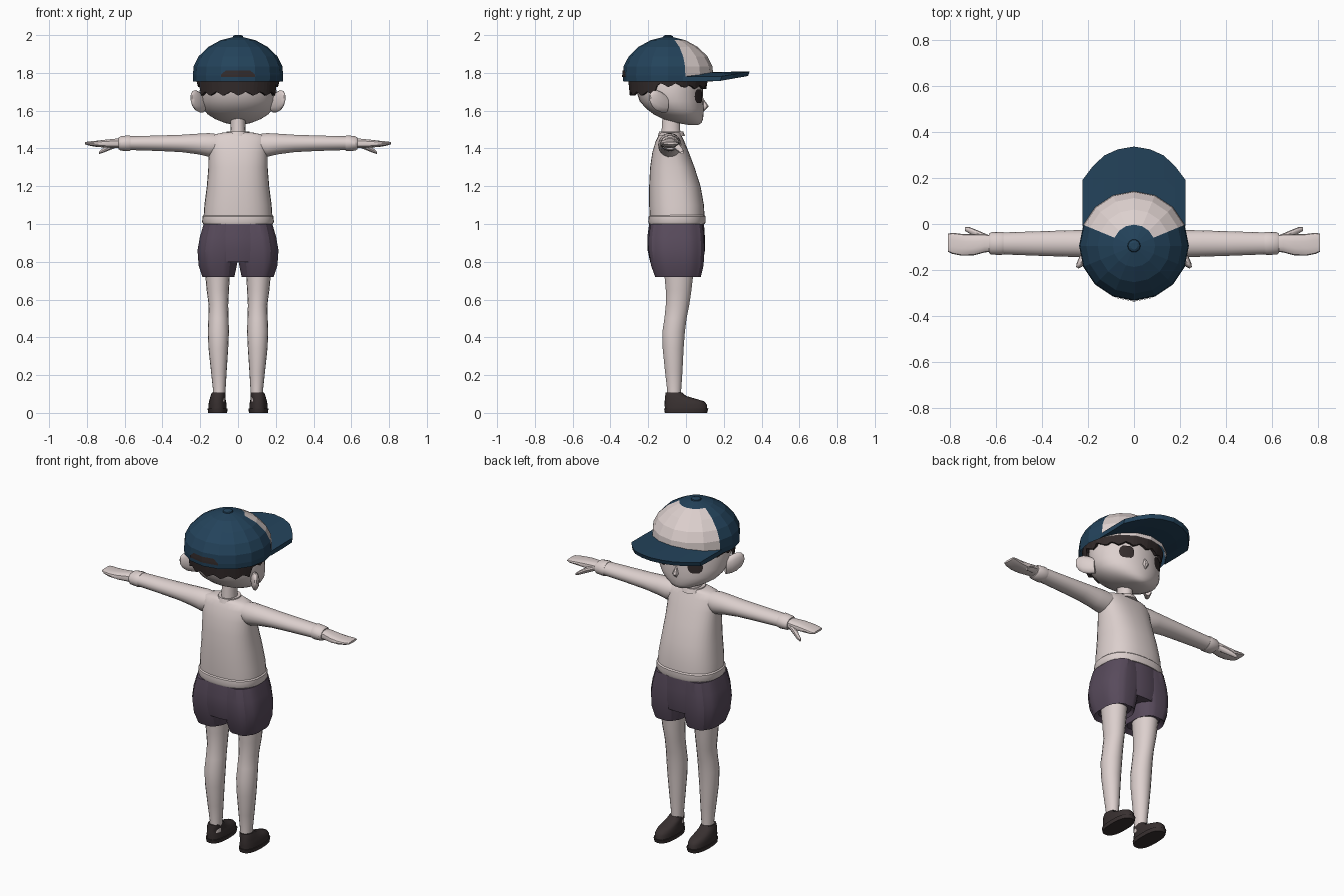
import bpy, bmesh, math
from math import sin, cos, pi, radians, sqrt


def mat(name, col):
    m = bpy.data.materials.new(name)
    m.diffuse_color = (*col, 1)
    return m


PALE = mat("pale_skin_and_cloth", (0.72, 0.63, 0.615))
BLUE = mat("cap_blue", (0.017, 0.056, 0.105))
PURPLE = mat("shorts_purple", (0.098, 0.07, 0.107))
DARK = mat("dark_hair", (0.034, 0.025, 0.025))
SHOE = mat("shoe_brown", (0.04, 0.03, 0.03))


def skin(name, rings, material, caps=True, closed=True, smooth=35):
    """Bridge equal-length rings of points into a surface."""
    bm = bmesh.new()
    vs = [[bm.verts.new(p) for p in r] for r in rings]
    n = len(rings[0])
    for a, b in zip(vs, vs[1:]):
        for i in range(n if closed else n - 1):
            j = (i + 1) % n
            bm.faces.new((a[i], a[j], b[j], b[i]))
    if caps:
        bm.faces.new(vs[0][::-1])
        bm.faces.new(vs[-1])
    bmesh.ops.recalc_face_normals(bm, faces=bm.faces[:])
    me = bpy.data.meshes.new(name)
    bm.to_mesh(me)
    bm.free()
    ob = bpy.data.objects.new(name, me)
    bpy.context.collection.objects.link(ob)
    me.materials.append(material)
    if smooth:
        bpy.ops.object.select_all(action='DESELECT')
        ob.select_set(True)
        bpy.context.view_layer.objects.active = ob
        bpy.ops.object.shade_smooth_by_angle(angle=radians(smooth))
    return ob


def oval(n, e=2.0, pleat=0.0):
    """Unit superellipse, optionally with pleats."""
    pts = []
    for i in range(n):
        a = 2 * pi * i / n
        c, s = cos(a), sin(a)
        k = 1 - (pleat if i % 4 == 0 else 0)
        pts.append((k * math.copysign(abs(c) ** (2 / e), c),
                    k * math.copysign(abs(s) ** (2 / e), s)))
    return pts


def upright(name, rows, material, n=24, e=2.0, pleat=0.0, **kw):
    """Rows: z, x min, x max, y min, y max."""
    rings = [[((x0 + x1) / 2 + (x1 - x0) / 2 * u, (y0 + y1) / 2 + (y1 - y0) / 2 * v, z)
              for u, v in oval(n, e, pleat)] for z, x0, x1, y0, y1 in rows]
    return skin(name, rings, material, **kw)


def sideways(name, s, rows, material, n=14, e=2.0):
    """Rows: x, z min, z max, y min, y max; s picks the side."""
    rings = [[(s * x, (y0 + y1) / 2 + (y1 - y0) / 2 * u, (z0 + z1) / 2 + (z1 - z0) / 2 * v)
              for u, v in oval(n, e)] for x, z0, z1, y0, y1 in rows]
    return skin(name, rings, material)


def sym(rows):
    return [(z, -r, r, y0, y1) for z, r, y0, y1 in rows]


# Head, neck and nose
upright("head", sym([(1.525, .025, .01, .065), (1.535, .07, -.05, .082), (1.555, .12, -.12, .09),
                     (1.58, .16, -.17, .093), (1.61, .185, -.21, .095), (1.65, .2, -.245, .092),
                     (1.70, .203, -.262, .09), (1.76, .2, -.27, .09), (1.84, .17, -.24, .06)]),
        PALE, n=32, smooth=50)
upright("neck", sym([(1.45, .045, -.135, -.02), (1.5, .04, -.13, -.03), (1.58, .038, -.125, -.03)]), PALE, n=14)
upright("nose", sym([(1.598, .006, .08, .095), (1.622, .016, .07, .12), (1.63, .014, .07, .116),
                     (1.66, .006, .07, .094)]), PALE, n=8)

# Eyes as thin curved plates, and ears swept back
for s, side in ((-1, "left"), (1, "right")):
    rows = []
    for t in range(7):
        z = 1.64 + .072 * t / 6
        w = .036 * (1 - abs(t / 3 - 1) ** 3 * .45)
        row = []
        for k in range(7):
            x = .107 + w * (k / 3 - 1)
            row.append((s * x, -.083 + .175 * sqrt(1 - (x / .203) ** 2) + .005, z))
        rows.append(row)
    skin(side + "_eye", rows, DARK, caps=False, closed=False)
    ear = []
    for t, h, th in ((0, .045, .022), (.03, .054, .024), (.06, .054, .02), (.085, .042, .014), (.1, .02, .006)):
        cx, cy, cz = .185 + .62 * t, -.105 - .85 * t, 1.635 + .33 * t
        ear.append([(s * (cx + th * .8 * u), cy + th * .6 * u, cz + h * v) for u, v in oval(12)])
    skin(side + "_ear", ear, PALE, smooth=60)

# Hair band with jagged ends
N = 64


def hair_ring(r, low):
    pts = []
    for i in range(N):
        a = 2 * pi * i / N              # angle from the face direction
        f = cos(a)
        z = 1.775
        if low:
            z = 1.68 if f < -.3 else 1.725 if f < .45 else 1.715
            z += (.0, .012, .02, .008)[i % 4]
        k = r * (1 if z > 1.74 or not low else .955)
        pts.append((k * .222 * sin(a), -.095 + k * .212 * f, z))
    return pts


skin("hair", [hair_ring(.9, 0), hair_ring(.93, 1), hair_ring(1, 1), hair_ring(1, 0)],
     DARK, caps=False, smooth=0)

# Cap dome: 16 panels, pale front faces below the crown
SEG, CY = 16, -.095
prof = [(.237, 1.755), (.239, 1.785), (.235, 1.835), (.208, 1.888), (.158, 1.937), (.092, 1.973), (.028, 1.989)]
dome = skin("cap_dome", [[(r * sin(2 * pi * i / SEG), CY + r * cos(2 * pi * i / SEG), z)
                          for i in range(SEG)] for r, z in prof], BLUE, caps=False, smooth=0)
dome.data.materials.append(PALE)
for p in dome.data.polygons:
    c = p.center
    if abs(math.atan2(c.x, c.y - CY)) < radians(67.5) and c.z < 1.965:
        p.material_index = 1
upright("cap_button", sym([(1.98, .03, CY - .03, CY + .03), (1.995, .026, CY - .026, CY + .026),
                           (2.0, .016, CY - .016, CY + .016)]), BLUE, n=10, smooth=0)

# Dark opening above the back strap
gap = []
for z, k in ((1.778, 1), (1.79, 1), (1.812, .72)):
    r = .2425 if z < 1.8 else .241
    gap.append([(x * k, CY - r + (.0 if x == 0 else .018 * k), z) for x in (-.091, 0, .091)])
skin("cap_back_opening", gap, DARK, caps=False, closed=False, smooth=0)

# Cap brim, arched across its width
half = [(.225, .19), (.18, .25), (.13, .298), (.07, .325)]
cols = [(-x, y) for x, y in half] + [(0, .337)] + [(x, y) for x, y in half[::-1]]
brim = []
for x, yf in cols:
    yi = CY + .23 * sqrt(1 - (x / .24) ** 2)
    z = 1.78 + .024 * (1 - (x / .225) ** 2)
    lift = .03 * max(0, (yf - .19) / .147)
    zf = max(z, 1.782 + lift * .85)
    brim.append([(x, yi, z - .025), (x, (yi + yf) / 2, z - .025), (x, yf - .008, zf - .024),
                 (x, yf, zf), (x, (yi + yf) / 2, z + .002), (x, yi, z)])
skin("cap_brim", brim, BLUE, smooth=0)

# Sweater body, hem and collar
upright("sweater_body", sym([(1.04, .182, -.192, .098), (1.1, .178, -.195, .095), (1.2, .165, -.195, .077),
                             (1.3, .157, -.19, .045), (1.38, .156, -.178, .015), (1.44, .16, -.16, -.01),
                             (1.47, .145, -.145, -.025), (1.485, .075, -.135, -.03)]),
        PALE, n=32, e=2.4, smooth=60)
upright("sweater_hem", sym([(1.0, .184, -.196, .1), (1.01, .19, -.2, .104), (1.04, .188, -.198, .104),
                            (1.048, .18, -.19, .096)]), PALE, n=32, e=2.4)
upright("collar", sym([(1.465, .068, -.15, -.005), (1.49, .06, -.142, -.015), (1.488, .048, -.135, -.025)]),
        PALE, n=20)

# Shorts
upright("shorts_seat", sym([(.80, .19, -.19, .09), (.86, .2, -.203, .1), (.93, .198, -.205, .1),
                            (1.02, .178, -.192, .094)]), PURPLE, n=40, e=2.4, pleat=.025, smooth=25)

for s, side in ((-1, "left"), (1, "right")):
    def pair(rows):
        return [(z, *sorted((s * a, s * b)), y0, y1) for z, a, b, y0, y1 in rows]

    upright(side + "_shorts_leg", pair([(.74, .03, .17, -.14, .06), (.72, .018, .19, -.165, .08),
                                        (.78, .005, .21, -.187, .095), (.86, -.01, .216, -.2, .1),
                                        (.93, -.01, .204, -.2, .098), (1.0, .0, .183, -.19, .09)]),
            PURPLE, n=32, e=2.5, pleat=.035, smooth=25)
    upright(side + "_leg", pair([(.06, .068, .135, -.105, -.025), (.12, .066, .132, -.1, -.025),
                                 (.22, .06, .143, -.112, -.018), (.34, .052, .156, -.124, -.012),
                                 (.43, .048, .16, -.126, -.005), (.5, .05, .157, -.115, .004),
                                 (.57, .052, .155, -.108, .018), (.65, .048, .166, -.108, .03),
                                 (.78, .04, .178, -.12, .045)]), PALE, n=18, smooth=60)
    # Shoe with a flat sole
    upright(side + "_shoe_sole", pair([(0, .058, .158, -.112, .112), (.022, .055, .161, -.116, .118)]),
            SHOE, n=24, e=2.5)
    upright(side + "_shoe", pair([(.022, .06, .156, -.112, .113), (.045, .06, .156, -.113, .11),
                                  (.062, .064, .153, -.113, .095), (.075, .066, .149, -.111, .05),
                                  (.09, .066, .145, -.11, .0), (.108, .068, .138, -.107, -.02)]),
            SHOE, n=24, e=2.4, smooth=45)

    # Sleeve, cuff, hand and thumb
    sideways(side + "_sleeve", s, [(.09, 1.37, 1.475, -.14, -.03), (.155, 1.355, 1.482, -.148, -.024),
                                   (.21, 1.368, 1.479, -.146, -.026), (.3, 1.38, 1.473, -.142, -.028),
                                   (.42, 1.386, 1.469, -.138, -.032), (.575, 1.391, 1.465, -.132, -.037)],
             PALE, n=18)
    sideways(side + "_cuff", s, [(.568, 1.388, 1.467, -.132, -.036), (.578, 1.385, 1.47, -.135, -.034),
                                 (.622, 1.388, 1.465, -.133, -.036), (.632, 1.395, 1.458, -.125, -.042)],
             PALE, n=18)
    sideways(side + "_hand", s, [(.61, 1.4, 1.452, -.118, -.05), (.65, 1.402, 1.452, -.124, -.045),
                                 (.7, 1.404, 1.447, -.137, -.045), (.75, 1.408, 1.441, -.138, -.043),
                                 (.79, 1.415, 1.437, -.13, -.038), (.81, 1.422, 1.434, -.12, -.042)],
             PALE, e=2.6)
    sideways(side + "_thumb", s, [(.64, 1.405, 1.44, -.085, -.045), (.68, 1.39, 1.425, -.065, -.028),
                                  (.715, 1.376, 1.402, -.042, -.014), (.735, 1.37, 1.385, -.03, -.012)],
             PALE, n=10)
